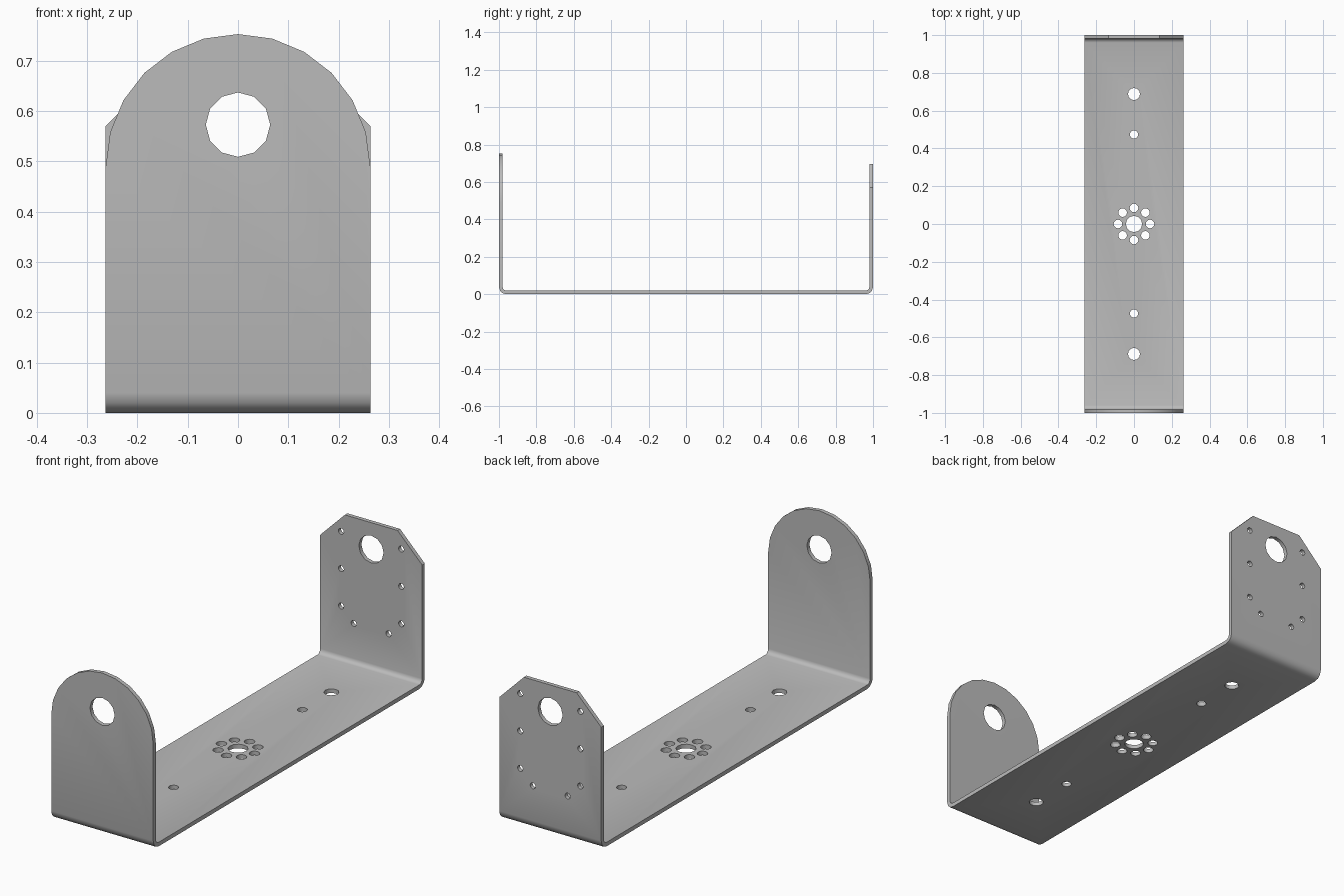
import bpy, bmesh, math
from math import sin, cos, pi
from mathutils import Vector

if "Cube" in bpy.data.objects:
    bpy.data.objects.remove(bpy.data.objects["Cube"])

HALF_W = 0.263      # half width of the strip
T = 0.019           # sheet thickness
BEND = 0.04         # outer bend radius
EYE_Z = 0.573       # height of the pivot holes

metal = bpy.data.materials.new("grey metal")
metal.use_nodes = True
metal.diffuse_color = (0.5, 0.5, 0.5, 1)
metal.node_tree.nodes["Principled BSDF"].inputs["Base Color"].default_value = (0.5, 0.5, 0.5, 1)


def prism(bm, points, offset):
    """Extrude a closed outline of 3D points along an offset."""
    face = bm.faces.new([bm.verts.new(p) for p in points])
    out = bmesh.ops.extrude_face_region(bm, geom=[face], use_keep_orig=True)
    verts = [g for g in out["geom"] if isinstance(g, bmesh.types.BMVert)]
    bmesh.ops.translate(bm, verts=verts, vec=Vector(offset))


def make_object(name, bm):
    bmesh.ops.recalc_face_normals(bm, faces=bm.faces)
    mesh = bpy.data.meshes.new(name)
    bm.to_mesh(mesh)
    bm.free()
    obj = bpy.data.objects.new(name, mesh)
    bpy.context.collection.objects.link(obj)
    mesh.materials.append(metal)
    return obj


def circle(r, n=12):
    return [(r * sin(2 * pi * i / n), r * cos(2 * pi * i / n)) for i in range(n)]


def floor_hole(bm, x, y, r):
    prism(bm, [(x + a, y + b, -0.1) for a, b in circle(r)], (0, 0, 0.2))


def wall_hole(bm, side, x, z, r):
    prism(bm, [(x + a, side * 0.9, z + b) for a, b in circle(r)], (0, side * 0.2, 0))


def wall_trim(bm, side, outline):
    """Cut away everything above an outline running from left to right."""
    edge = 0.4
    pts = [(-edge, outline[0][1])] + outline + [(edge, outline[-1][1]), (edge, 1), (-edge, 1)]
    prism(bm, [(x, side * 0.9, z) for x, z in pts], (0, side * 0.2, 0))


# Bent strip: U profile with rounded corners, extruded across the width
def bend(side, radius):
    c = 1 - BEND
    return [(side * (c + radius * cos(a)), BEND - radius * sin(a))
            for a in (i * pi / 6 for i in range(4))]

outer = [(-1, 0.78)] + bend(-1, BEND) + bend(1, BEND)[::-1] + [(1, 0.72)]
inner = [(1 - T, 0.72)] + bend(1, BEND - T) + bend(-1, BEND - T)[::-1] + [(T - 1, 0.78)]
bm = bmesh.new()
prism(bm, [(-HALF_W, y, z) for y, z in outer + inner], (2 * HALF_W, 0, 0))
bracket = make_object("u_bracket", bm)

cut = bmesh.new()
# Rounded front wall and chamfered back wall
arch = [(-HALF_W * cos(i * pi / 12), 0.49 + HALF_W * sin(i * pi / 12)) for i in range(13)]
wall_trim(cut, -1, arch)
wall_trim(cut, 1, [(-0.293, 0.54), (-0.136, 0.697), (0.136, 0.697), (0.293, 0.54)])

# Pivot holes and back wall screw holes
for side in (-1, 1):
    wall_hole(cut, side, 0, EYE_Z, 0.064)
    for z in (0.615, 0.441, 0.267):
        wall_hole(cut, 1, side * 0.155, z, 0.014)
    wall_hole(cut, 1, side * 0.09, 0.203, 0.014)
    # Floor mounting holes
    floor_hole(cut, 0, side * 0.688, 0.032)
    floor_hole(cut, 0, side * 0.474, 0.022)

# Central hole with its ring of eight
floor_hole(cut, 0, 0, 0.043)
for i in range(8):
    floor_hole(cut, 0.085 * cos(i * pi / 4), 0.085 * sin(i * pi / 4), 0.023)

cutter = make_object("hole_cutter", cut)
cutter.hide_render = True

mod = bracket.modifiers.new("holes", "BOOLEAN")
mod.operation = "DIFFERENCE"
mod.solver = "EXACT"
mod.object = cutter
bpy.context.view_layer.objects.active = bracket
bracket.select_set(True)
cutter.select_set(False)
bpy.ops.object.modifier_apply(modifier=mod.name)
bpy.data.objects.remove(cutter)
bpy.ops.object.shade_smooth_by_angle(angle=math.radians(31))
